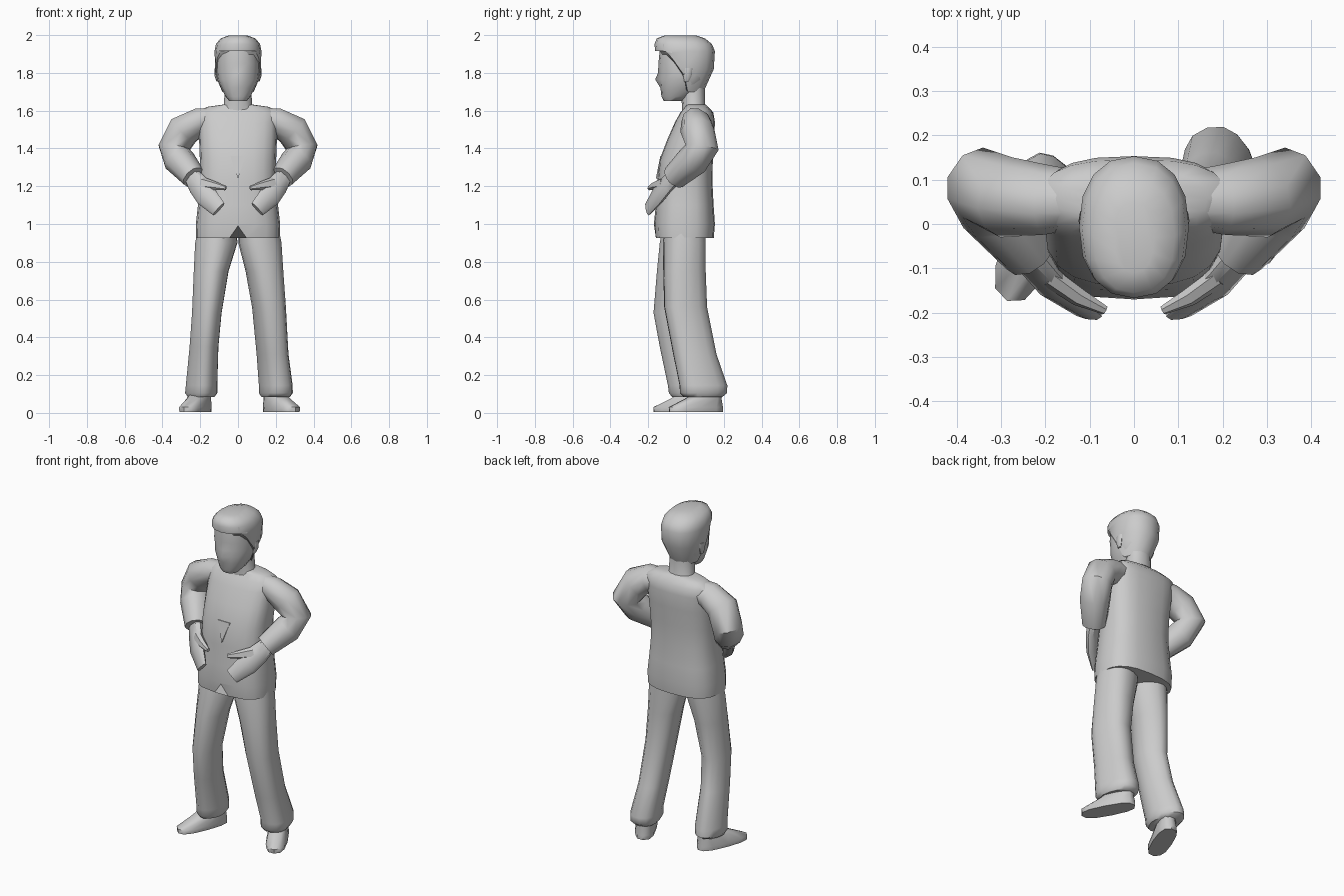
import bpy, bmesh, math
from mathutils import Vector, Matrix

cube = bpy.data.objects.get("Cube")
if cube:
    bpy.data.objects.remove(cube, do_unlink=True)

grey = bpy.data.materials.new("plain_grey")
grey.use_nodes = True
grey.diffuse_color = (0.6, 0.6, 0.6, 1)
grey.node_tree.nodes["Principled BSDF"].inputs["Base Color"].default_value = grey.diffuse_color
parts = []


def add_object(name, bm):
    bmesh.ops.recalc_face_normals(bm, faces=bm.faces)
    mesh = bpy.data.meshes.new(name)
    bm.to_mesh(mesh)
    bm.free()
    mesh.materials.append(grey)
    obj = bpy.data.objects.new(name, mesh)
    bpy.context.collection.objects.link(obj)
    parts.append(obj)


def section(sides, power):
    """Unit superellipse starting at the front (-y)."""
    pts = []
    for i in range(sides):
        a = 2 * math.pi * i / sides
        s, c = math.sin(a), -math.cos(a)
        pts.append([math.copysign(abs(k) ** power, k) if abs(k) > 1e-6 else 0 for k in (s, c)])
    return pts


def skin_rings(name, rings):
    bm = bmesh.new()
    rows = [[bm.verts.new(p) for p in ring] for ring in rings]
    n = len(rows[0])
    for a, b in zip(rows, rows[1:]):
        for i in range(n):
            j = (i + 1) % n
            bm.faces.new((a[i], a[j], b[j], b[i]))
    bm.faces.new(rows[0])
    bm.faces.new(rows[-1])
    add_object(name, bm)


def stack(name, levels, sides=16, power=0.9, yaw=0, edit=None):
    """Horizontal sections: (z, x centre, half width, y front, y back)."""
    rings = []
    turn = Matrix.Rotation(math.radians(yaw), 3, "Z")
    for k, (z, x, rx, front, back) in enumerate(levels):
        mid, ry = (front + back) / 2, (back - front) / 2
        ring = []
        for u, v in section(sides, power):
            p = turn @ Vector((u * rx, v * ry, 0)) + Vector((x, mid, z))
            ring.append(edit(k, u, v, p) if edit else p)
        rings.append(ring)
    skin_rings(name, rings)


def limb(name, stations, normal, mirror, sides=10, power=0.9):
    """Sections across a path: (centre, half width in the bend plane, half depth)."""
    centres = [Vector(s[0]) for s in stations]
    rings = []
    for k, (c, ru, rv) in enumerate(stations):
        tangent = centres[min(k + 1, len(centres) - 1)] - centres[max(k - 1, 0)]
        side = tangent.cross(Vector(normal)).normalized()
        depth = side.cross(tangent).normalized()
        ring = [centres[k] + side * u * ru + depth * v * rv for u, v in section(sides, power)]
        rings.append([Vector((p.x * mirror, p.y, p.z)) for p in ring])
    skin_rings(name, rings)


# Jacket, with a small notch at the front hem
def notch(k, u, v, p):
    if k == 0 and v < 0 and abs(u) < 0.5:
        p.x *= 0.5
        if abs(u) < 0.01:
            p.z += 0.065
    return p


stack("jacket", [
    (0.925, 0, 0.222, -0.165, 0.147), (1.0, 0, 0.223, -0.17, 0.153),
    (1.1, 0, 0.212, -0.16, 0.146), (1.22, 0, 0.2, -0.152, 0.14),
    (1.34, 0, 0.202, -0.14, 0.142), (1.45, 0, 0.206, -0.098, 0.15),
    (1.54, 0, 0.208, -0.058, 0.153), (1.59, 0, 0.21, -0.03, 0.145),
    (1.62, 0, 0.165, -0.005, 0.118), (1.632, 0, 0.08, -0.005, 0.105)],
    sides=20, power=0.75, edit=notch)

# Shirt opening: a thin wedge whose point stands out from the chest
bm = bmesh.new()
front = [bm.verts.new(p) for p in ((-0.04, -0.136, 1.36), (0, -0.16, 1.24), (0.04, -0.136, 1.36))]
face = bm.faces.new(front)
back = bmesh.ops.extrude_face_region(bm, geom=[face])["geom"]
bmesh.ops.translate(bm, vec=(0, 0.0095, 0), verts=[g for g in back if isinstance(g, bmesh.types.BMVert)])
add_object("shirt_opening", bm)


# Neck and head, with the nose drawn out of the face
def nose(k, u, v, p):
    if v < -0.99 and k in (3, 4):
        p.y -= 0.024 if k == 3 else 0.012
    return p


stack("neck", [(1.58, 0, 0.1, -0.02, 0.12), (1.635, 0, 0.074, -0.022, 0.1),
               (1.74, 0, 0.07, -0.03, 0.1)], sides=12)
stack("head", [
    (1.652, 0, 0.047, -0.118, -0.02), (1.675, 0, 0.066, -0.13, 0.03),
    (1.72, 0, 0.09, -0.135, 0.085), (1.765, 0, 0.109, -0.139, 0.11),
    (1.8, 0, 0.114, -0.136, 0.125), (1.85, 0, 0.115, -0.146, 0.135),
    (1.93, 0, 0.11, -0.138, 0.13)], power=0.88, edit=nose)


# Hair shell: high at the forehead, low at the sides and nape
def hairline(k, u, v, p):
    if k < 2:
        low = 1.925 if v < -0.5 else 1.875 if v < -0.15 else 1.785 if v < 0.3 else 1.7
        p.z = low if k == 0 else max(low + 0.03, p.z)
        if k == 0 and v > 0.3:
            p.y -= 0.045
            p.x *= 0.75
    return p


stack("hair", [
    (1.8, 0, 0.119, -0.155, 0.138), (1.82, 0, 0.121, -0.162, 0.147),
    (1.915, 0, 0.124, -0.163, 0.153), (1.953, 0, 0.117, -0.167, 0.137),
    (1.983, 0, 0.092, -0.155, 0.1), (1.999, 0, 0.045, -0.11, 0.05)],
    power=0.88, edit=hairline)

# Arms bent with hands on the belly
BEND = (-0.028, 0.041, -0.019)
for label, m in (("left", 1), ("right", -1)):
    limb(label + "_sleeve", [
        ((0.09, 0.055, 1.565), 0.05, 0.06), ((0.2, 0.055, 1.543), 0.07, 0.08),
        ((0.288, 0.06, 1.495), 0.086, 0.09), ((0.338, 0.085, 1.405), 0.083, 0.087),
        ((0.31, 0.035, 1.335), 0.082, 0.085), ((0.232, -0.065, 1.245), 0.064, 0.066)], BEND, m)
    limb(label + "_hand", [
        ((0.245, -0.055, 1.255), 0.035, 0.045), ((0.212, -0.103, 1.208), 0.026, 0.058),
        ((0.17, -0.15, 1.15), 0.025, 0.06), ((0.102, -0.203, 1.078), 0.013, 0.044)],
        (0.6, 0.1, -0.7), m, sides=8, power=0.75)
    limb(label + "_thumb", [
        ((0.19, -0.12, 1.215), 0.022, 0.035), ((0.125, -0.165, 1.202), 0.02, 0.024),
        ((0.065, -0.195, 1.19), 0.01, 0.012)], (0, 0.3, 1), m, sides=6)
    stack(label + "_ear", [
        (1.755, m * 0.108, 0.006, -0.01, 0.015), (1.785, m * 0.115, 0.01, -0.015, 0.03),
        (1.825, m * 0.115, 0.008, -0.01, 0.035)], sides=8)

# Trouser legs, the right one set forward
stack("left_trouser_leg", [
    (0.085, 0.2, 0.07, -0.015, 0.195), (0.105, 0.2, 0.083, -0.035, 0.22),
    (0.145, 0.2, 0.082, -0.037, 0.222), (0.31, 0.183, 0.078, -0.07, 0.164),
    (0.56, 0.164, 0.084, -0.117, 0.113), (0.75, 0.14, 0.096, -0.12, 0.104),
    (0.9, 0.116, 0.112, -0.12, 0.102), (1.0, 0.108, 0.1, -0.11, 0.1)], power=0.85, yaw=16)
stack("right_trouser_leg", [
    (0.085, -0.195, 0.072, -0.075, 0.13), (0.105, -0.195, 0.086, -0.092, 0.162),
    (0.145, -0.193, 0.084, -0.097, 0.16), (0.35, -0.18, 0.077, -0.14, 0.087),
    (0.53, -0.165, 0.079, -0.173, 0.055), (0.75, -0.142, 0.093, -0.155, 0.08),
    (0.9, -0.115, 0.113, -0.14, 0.098), (1.0, -0.108, 0.1, -0.12, 0.1)], power=1.12, yaw=8)

# Shoes turned outward, sloping from ankle to toe
for label, x, y, yaw in (("left", 0.23, 0.052, 28), ("right", -0.226, -0.025, -22)):
    heelward = Matrix.Rotation(math.radians(yaw), 3, "Z") @ Vector((0, 0.05, 0))

    def slope(k, u, v, p):
        return p + heelward * max(k - 1, 0)

    stack(label + "_shoe", [
        (0.005, x, 0.056, y - 0.158, y + 0.16), (0.03, x, 0.06, y - 0.16, y + 0.16),
        (0.075, x, 0.05, y - 0.11, y + 0.1), (0.13, x, 0.04, y - 0.055, y + 0.055)],
        sides=12, power=0.75, yaw=yaw, edit=slope)

# Smooth shading with sharp creases kept
bpy.ops.object.select_all(action="DESELECT")
for obj in parts:
    obj.select_set(True)
bpy.context.view_layer.objects.active = parts[0]
bpy.ops.object.shade_smooth_by_angle(angle=math.radians(50))
